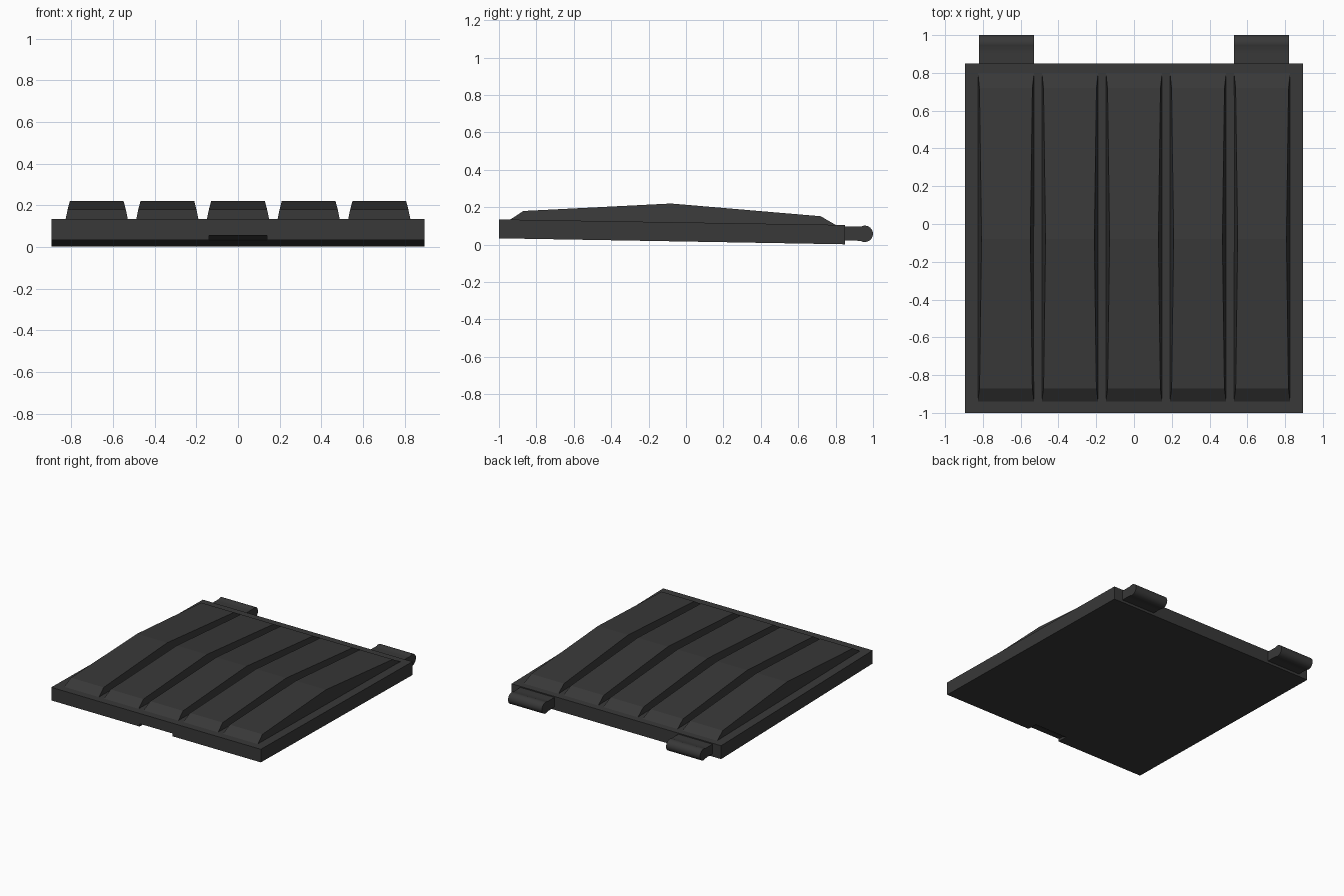
import bpy, bmesh, math

if "Cube" in bpy.data.objects:
    bpy.data.objects.remove(bpy.data.objects["Cube"])

mat = bpy.data.materials.new("dark_rubber")
mat.diffuse_color = (0.04, 0.04, 0.04, 1)
mat.use_nodes = True
mat.node_tree.nodes["Principled BSDF"].inputs["Base Color"].default_value = mat.diffuse_color


def loft(name, rings):
    """Close a solid between equal-length rings of points."""
    bm = bmesh.new()
    loops = [[bm.verts.new(p) for p in r] for r in rings]
    n = len(loops[0])
    for a, b in zip(loops, loops[1:]):
        for i in range(n):
            bm.faces.new((a[i], a[(i + 1) % n], b[(i + 1) % n], b[i]))
    bm.faces.new(loops[0])
    bm.faces.new(loops[-1])
    bmesh.ops.recalc_face_normals(bm, faces=bm.faces[:])
    me = bpy.data.meshes.new(name)
    bm.to_mesh(me)
    bm.free()
    ob = bpy.data.objects.new(name, me)
    bpy.context.collection.objects.link(ob)
    me.materials.append(mat)
    return ob


def extrude_x(name, profile, x0, x1):
    return loft(name, [[(x, y, z) for y, z in profile] for x in (x0, x1)])


def deck(y):
    """Height of the sloping slab top."""
    return 0.135 - (y + 1) * 0.03 / 1.85


# Sloping base slab
slab = extrude_x("base_slab", [(-1, 0.034), (0.85, 0.002), (0.85, deck(0.85)), (-1, deck(-1))],
                 -0.895, 0.895)

# Shallow finger notch under the front edge
notch = extrude_x("notch_cutter", [(-1.05, -0.02), (-0.9, -0.02), (-0.92, 0.035), (-0.96, 0.052), (-1.05, 0.06)],
                  -0.14, 0.14)
notch.hide_render = True
notch.hide_viewport = True
cut = slab.modifiers.new("finger_notch", "BOOLEAN")
cut.object = notch
cut.solver = "EXACT"

# Five raised ribs, walls leaning in as they rise
crest = [(-0.94, deck(-0.94)), (-0.87, 0.18), (-0.08, 0.22), (0.72, 0.152), (0.80, deck(0.80))]
for i in range(5):
    c = (i - 2) * 0.339
    rings = []
    for y, z in crest:
        top = 0.149 - 0.2 * (z - deck(y))
        low = deck(y) - 0.01
        rings.append([(c - 0.149, y, low), (c + 0.149, y, low),
                      (c + top, y, z), (c - top, y, z)])
    loft(f"rib_{i + 1}", rings)

# Pair of hinge tabs ending in round knuckles
r, cy, cz = 0.044, 0.956, 0.058
arc = [(cy + r * math.cos(a), cz + r * math.sin(a))
       for a in (math.radians(-120 + 240 * k / 14) for k in range(15))]
tab = [(0.83, 0.022)] + [(0.90, 0.022)] + arc + [(0.90, 0.097), (0.83, 0.097)]
for side, x0 in (("left", -0.82), ("right", 0.53)):
    ob = extrude_x(f"hinge_{side}", tab, x0, x0 + 0.29)
    bpy.ops.object.select_all(action="DESELECT")
    ob.select_set(True)
    bpy.context.view_layer.objects.active = ob
    bpy.ops.object.shade_smooth_by_angle(angle=math.radians(35))
